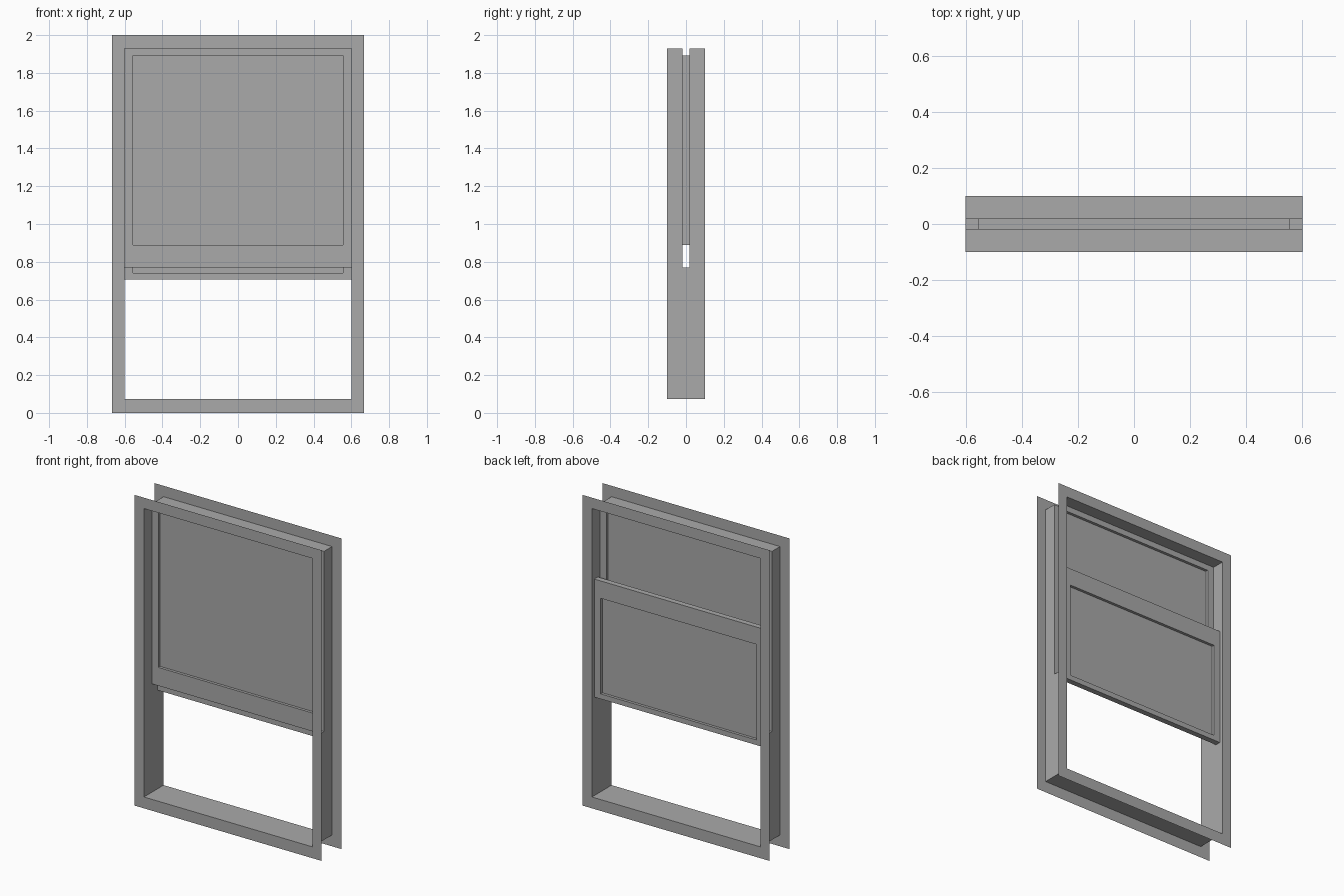
import bpy, bmesh

cube = bpy.data.objects.get("Cube")
if cube:
    bpy.data.objects.remove(cube, do_unlink=True)

grey = bpy.data.materials.new("mid grey")
grey.use_nodes = True
grey.diffuse_color = (0.4, 0.4, 0.4, 1)
grey.node_tree.nodes["Principled BSDF"].inputs["Base Color"].default_value = (0.4, 0.4, 0.4, 1)

# Main sizes: opening, trim border and sash slot
OPEN_X, OPEN_LOW, OPEN_TOP = 0.6, 0.073, 1.93
TRIM_X, HEIGHT = 0.666, 2.0
DEPTH, SASH = 0.1, 0.018
GLASS_X = 0.555
SLOT_LOW = 0.77


def loop(bm, x, low, top, y):
    """Rectangle of four corners facing the front."""
    return [bm.verts.new(p) for p in ((-x, y, low), (x, y, low), (x, y, top), (-x, y, top))]


def bridge(bm, a, b, edges=range(4)):
    """Join two rectangles; edge 0 is the bottom, 2 is the top."""
    for i in edges:
        j = (i + 1) % 4
        bm.faces.new((a[i], a[j], b[j], b[i]))


def finish(bm, name):
    mesh = bpy.data.meshes.new(name)
    bm.to_mesh(mesh)
    bm.free()
    mesh.materials.append(grey)
    obj = bpy.data.objects.new(name, mesh)
    bpy.context.scene.collection.objects.link(obj)
    return obj


def sash(name, low, top, glass_low, glass_top, y, closed):
    """Hollow sash ring with a recessed pane in the middle of its depth."""
    bm = bmesh.new()
    front, back = y - SASH, y + SASH
    outer_front = loop(bm, OPEN_X, low, top, front)
    inner_front = loop(bm, GLASS_X, glass_low, glass_top, front)
    inner_back = loop(bm, GLASS_X, glass_low, glass_top, back)
    outer_back = loop(bm, OPEN_X, low, top, back)
    bridge(bm, outer_front, inner_front)
    bridge(bm, inner_front, inner_back)
    bridge(bm, inner_back, outer_back)
    bridge(bm, outer_back, outer_front, closed)
    finish(bm, name + "_sash")

    bm = bmesh.new()
    bm.faces.new(loop(bm, GLASS_X, glass_low, glass_top, y))
    finish(bm, name + "_pane")


# Flat trim borders with the thin jamb lining behind each
for name, side in (("front", -1), ("back", 1)):
    bm = bmesh.new()
    outer = loop(bm, TRIM_X, 0, HEIGHT, side * DEPTH)
    inner = loop(bm, OPEN_X, OPEN_LOW, OPEN_TOP, side * DEPTH)
    slot = loop(bm, OPEN_X, OPEN_LOW, OPEN_TOP, side * SASH)
    bridge(bm, outer, inner)
    bridge(bm, inner, slot)
    if side > 0:
        bmesh.ops.reverse_faces(bm, faces=bm.faces[:])
    finish(bm, name + "_trim_and_jamb")

# Middle strip of the jamb, stopping where the sash slot begins
bm = bmesh.new()
strip_front = loop(bm, OPEN_X, OPEN_LOW, SLOT_LOW, -SASH)
strip_back = loop(bm, OPEN_X, OPEN_LOW, SLOT_LOW, SASH)
bridge(bm, strip_front, strip_back, (0, 1, 3))
finish(bm, "middle_jamb")

# Fixed upper sash in the slot, sliding lower sash behind it
sash("upper", SLOT_LOW, OPEN_TOP, 0.888, 1.893, 0, (0,))
sash("lower", 0.707, 1.467, 0.74, 1.355, 0.058, (0, 2))
